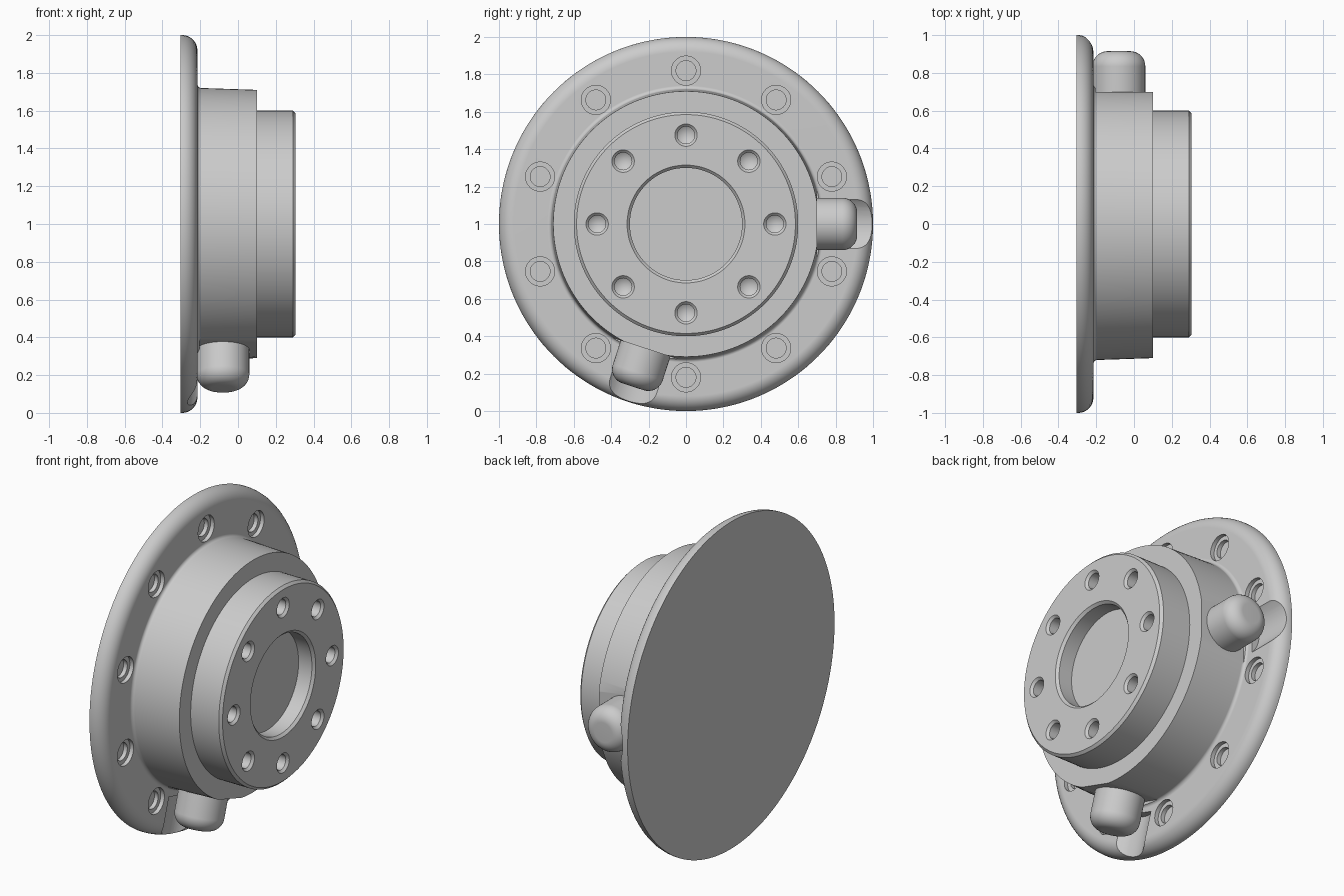
import bpy, bmesh, math
from mathutils import Matrix, Vector

if "Cube" in bpy.data.objects:
    bpy.data.objects.remove(bpy.data.objects["Cube"])

grey = bpy.data.materials.new("light_grey")
grey.diffuse_color = (0.6, 0.6, 0.6, 1)
grey.use_nodes = True
grey.node_tree.nodes["Principled BSDF"].inputs["Base Color"].default_value = grey.diffuse_color

CENTRE = Matrix.Translation((0, 0, 1))
TO_X = Matrix.Rotation(math.pi / 2, 4, 'Y')      # local z -> +x
BOSS_ANGLES = (0, -108)                          # degrees from +y, towards +z


def lathe(bm, profile, matrix, n):
    """Revolve (height, radius) points about local z into a closed solid."""
    rings = []
    for h, r in profile:
        if r == 0:
            rings.append([bm.verts.new(matrix @ Vector((0, 0, h)))])
        else:
            rings.append([bm.verts.new(matrix @ Vector((
                r * math.cos(2 * math.pi * i / n), r * math.sin(2 * math.pi * i / n), h)))
                for i in range(n)])
    for a, b in zip(rings, rings[1:]):
        for i in range(n):
            j = (i + 1) % n
            if len(a) == 1:
                bm.faces.new((a[0], b[i], b[j]))
            elif len(b) == 1:
                bm.faces.new((a[i], b[0], a[j]))
            else:
                bm.faces.new((a[i], b[i], b[j], a[j]))


def arc(cx, cr, rad, a0, a1, steps):
    return [(cx + rad * math.cos(math.radians(a0 + (a1 - a0) * i / steps)),
             cr + rad * math.sin(math.radians(a0 + (a1 - a0) * i / steps)))
            for i in range(steps + 1)]


def finish(bm, name):
    bmesh.ops.recalc_face_normals(bm, faces=bm.faces)
    me = bpy.data.meshes.new(name)
    bm.to_mesh(me)
    bm.free()
    me.materials.append(grey)
    ob = bpy.data.objects.new(name, me)
    bpy.context.collection.objects.link(ob)
    return ob


def activate(ob):
    bpy.ops.object.select_all(action='DESELECT')
    ob.select_set(True)
    bpy.context.view_layer.objects.active = ob


def cut(ob, bm, name):
    cutter = finish(bm, name)
    cutter.hide_render = True
    mod = ob.modifiers.new(name, 'BOOLEAN')
    mod.operation = 'DIFFERENCE'
    mod.solver = 'EXACT'
    mod.object = cutter
    activate(ob)
    bpy.ops.object.modifier_apply(modifier=mod.name)
    bpy.data.objects.remove(cutter)


def smooth(ob):
    activate(ob)
    bpy.ops.object.shade_smooth_by_angle(angle=math.radians(28))
    mod = ob.modifiers.new("weighted", 'WEIGHTED_NORMAL')
    mod.keep_sharp = True


def boss_frame(deg):
    # local z points radially outwards, centred on the boss axis
    return (CENTRE @ Matrix.Rotation(math.radians(deg), 4, 'X')
            @ Matrix.Translation((-0.08, 0, 0)) @ Matrix.Rotation(-math.pi / 2, 4, 'X'))


# flange and stepped hub in one turned profile (x, radius)
profile = [(-0.305, 0), (-0.305, 1.0)]
profile += arc(-0.295, 0.92, 0.08, 90, 0, 9)
profile += arc(-0.195, 0.74, 0.02, 180, 270, 5)
profile += [(0.1, 0.71), (0.1, 0.6), (0.29, 0.6), (0.305, 0.585),
            (0.305, 0.315), (0.29, 0.3), (0.2, 0.3), (0.2, 0)]
bm = bmesh.new()
lathe(bm, profile, CENTRE @ TO_X, 144)
body = finish(bm, "flanged_hub")

# flats on the hub behind the side bosses
bm = bmesh.new()
for deg in BOSS_ANGLES:
    m = (CENTRE @ Matrix.Rotation(math.radians(deg), 4, 'X')
         @ Matrix.Translation((0.0, 0.8, 0)) @ Matrix.Diagonal((0.41, 0.2, 0.4, 1)))
    bmesh.ops.create_cube(bm, size=1, matrix=m)
cut(body, bm, "flat_cutter")

# shallow grooves in the flange beyond the bosses
bm = bmesh.new()
for deg in BOSS_ANGLES:
    lathe(bm, [(0.76, 0), (0.76, 0.188), (1.1, 0.188), (1.1, 0)], boss_frame(deg), 64)
cut(body, bm, "groove_cutter")

# ten counterbored flange holes and eight drilled face holes
bm = bmesh.new()
for i in range(10):
    m = CENTRE @ Matrix.Rotation(math.radians(36 * i), 4, 'X') @ Matrix.Translation((0, 0, 0.82)) @ TO_X
    lathe(bm, [(-0.265, 0), (-0.265, 0.053), (-0.24, 0.053), (-0.24, 0.078),
               (-0.15, 0.078), (-0.15, 0)], m, 32)
for i in range(8):
    m = CENTRE @ Matrix.Rotation(math.radians(45 * i), 4, 'X') @ Matrix.Translation((0, 0, 0.475)) @ TO_X
    lathe(bm, [(0.175, 0), (0.205, 0.046), (0.291, 0.046), (0.305, 0.06),
               (0.4, 0.06), (0.4, 0)], m, 32)
cut(body, bm, "hole_cutter")
smooth(body)

# two rounded side bosses
for k, deg in enumerate(BOSS_ANGLES):
    bm = bmesh.new()
    end = arc(0.835, 0.06, 0.08, 90, 0, 9)
    lathe(bm, [(0.68, 0), (0.68, 0.14)] + end + [(0.915, 0)], boss_frame(deg), 64)
    smooth(finish(bm, f"side_boss_{k + 1}"))
